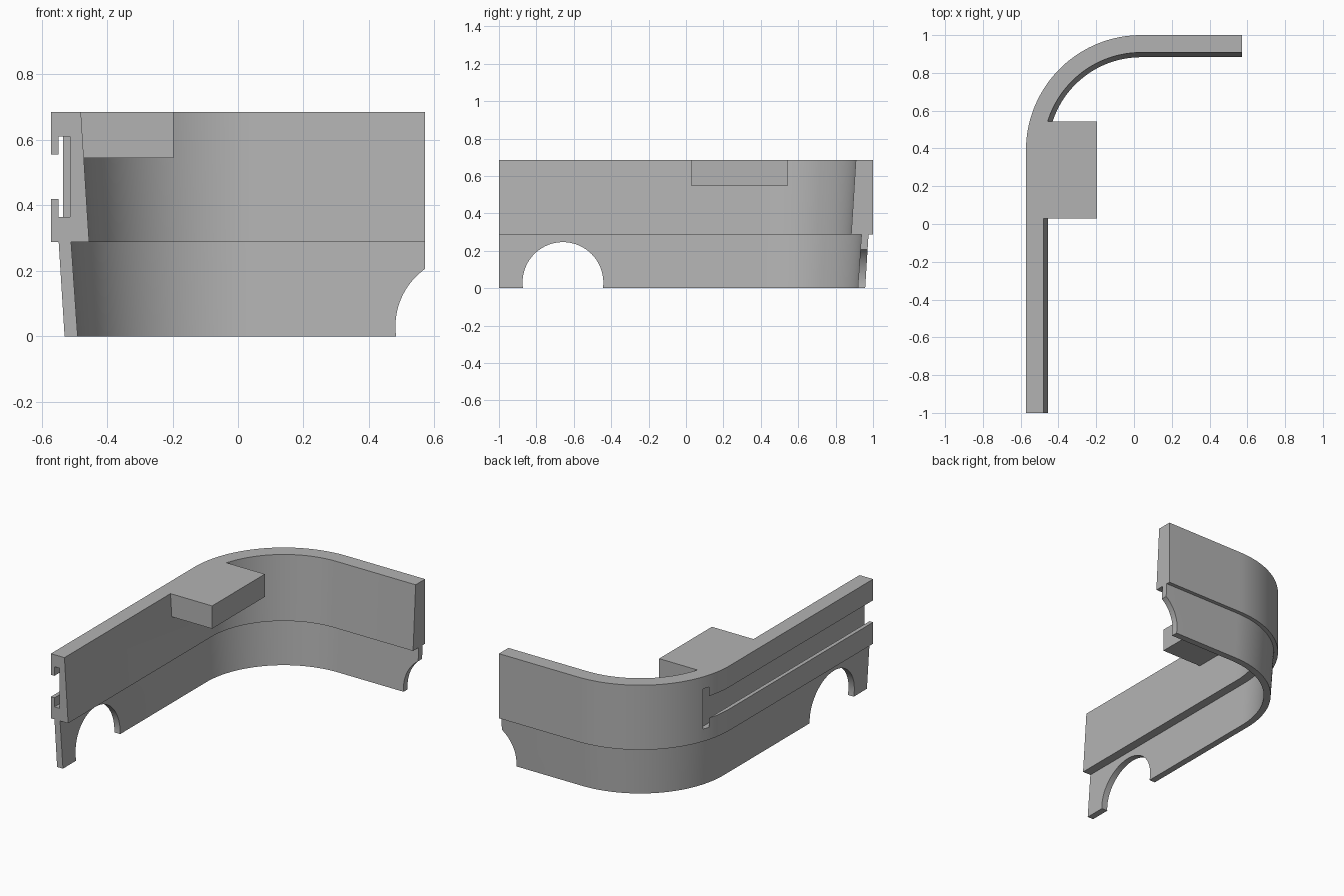
import bpy, bmesh, math
from mathutils import Matrix, Vector

if "Cube" in bpy.data.objects:
    bpy.data.objects.remove(bpy.data.objects["Cube"], do_unlink=True)

grey = bpy.data.materials.new("plain grey")
grey.use_nodes = True
COLOUR = (0.45, 0.45, 0.45, 1)
grey.diffuse_color = COLOUR
grey.node_tree.nodes["Principled BSDF"].inputs["Base Color"].default_value = COLOUR

HALF_X, TOP, LEDGE = 0.572, 0.685, 0.288
RADIUS = 0.61
CX, CY = RADIUS - HALF_X, 1 - RADIUS


def make_object(name, bm):
    bmesh.ops.recalc_face_normals(bm, faces=bm.faces)
    mesh = bpy.data.meshes.new(name)
    bm.to_mesh(mesh)
    bm.free()
    mesh.materials.append(grey)
    obj = bpy.data.objects.new(name, mesh)
    bpy.context.collection.objects.link(obj)
    return obj


def box(name, low, high):
    low, high = Vector(low), Vector(high)
    bm = bmesh.new()
    bmesh.ops.create_cube(bm, size=1, matrix=Matrix.Translation((low + high) / 2)
                          @ Matrix.Diagonal((*(high - low), 1)))
    return make_object(name, bm)


def cylinder(name, centre, axis, radius, length):
    bm = bmesh.new()
    turn = Vector((0, 0, 1)).rotation_difference(Vector(axis)).to_matrix().to_4x4()
    bmesh.ops.create_cone(bm, cap_ends=True, segments=96, radius1=radius, radius2=radius,
                          depth=length, matrix=Matrix.Translation(centre) @ turn)
    return make_object(name, bm)


def combine(target, tool, operation):
    tool.hide_render = True
    mod = target.modifiers.new(tool.name, "BOOLEAN")
    mod.operation, mod.solver, mod.object = operation, "EXACT", tool
    bpy.context.view_layer.objects.active = target
    bpy.ops.object.modifier_apply(modifier=mod.name)
    bpy.data.objects.remove(tool, do_unlink=True)


# Wall section: inward offset from the outer face, height
section = [(0, TOP), (0, LEDGE), (0.024, LEDGE), (0.042, 0),
           (0.082, 0), (0.062, LEDGE), (0.117, LEDGE), (0.092, TOP)]

# Path: straight side, rounded corner, straight back; each with its outward direction
STEPS = 40
path = [(Vector((-HALF_X, -1, 0)), Vector((-1, 0, 0)))]
for i in range(STEPS + 1):
    a = math.pi - math.pi / 2 * i / STEPS
    out = Vector((math.cos(a), math.sin(a), 0))
    path.append((Vector((CX, CY, 0)) + out * RADIUS, out))
path.append((Vector((HALF_X, 1, 0)), Vector((0, 1, 0))))

bm = bmesh.new()
rings = [[bm.verts.new(p - out * d + Vector((0, 0, z))) for d, z in section]
         for p, out in path]
for r, s in zip(rings, rings[1:]):
    for k in range(len(section)):
        j = (k + 1) % len(section)
        bm.faces.new((r[k], r[j], s[j], s[k]))
bm.faces.new(rings[0])
bm.faces.new(rings[-1])
wall = make_object("corner_wall", bm)

# Shelf block on the inside
combine(wall, box("shelf_block", (-0.5, 0.03, 0.545), (-0.197, 0.542, TOP)), "UNION")

# T-shaped slot along the outer side
combine(wall, box("slot_channel", (-0.548, -1.1, 0.364), (-0.514, 0.6, 0.611)), "DIFFERENCE")
combine(wall, box("slot_mouth", (-0.7, -1.1, 0.42), (-0.53, 0.6, 0.555)), "DIFFERENCE")

# Round arches in the lower skirt
combine(wall, cylinder("side_arch", (-0.5, -0.658, 0.03), (1, 0, 0), 0.216, 0.4), "DIFFERENCE")
combine(wall, cylinder("back_arch", (0.697, 0.95, 0.03), (0, 1, 0), 0.216, 0.4), "DIFFERENCE")

# Smooth curves, crisp edges
bpy.ops.object.select_all(action="DESELECT")
wall.select_set(True)
bpy.context.view_layer.objects.active = wall
bpy.ops.object.shade_smooth_by_angle(angle=math.radians(20))
